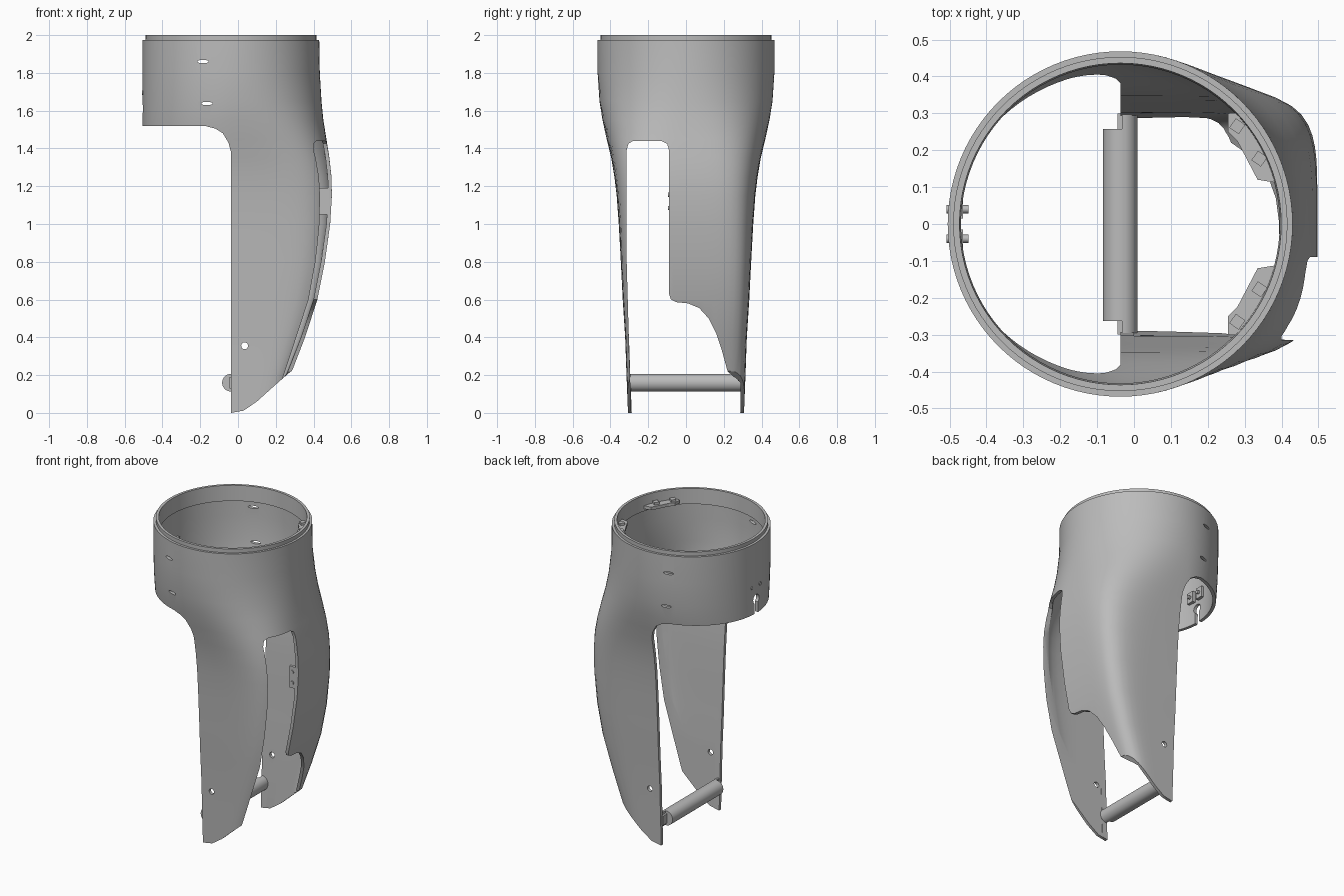
import bpy, bmesh
from math import cos, sin, pi, radians

cube = bpy.data.objects.get("Cube")
if cube:
    bpy.data.objects.remove(cube, do_unlink=True)

grey = bpy.data.materials.new("plain_grey")
grey.use_nodes = True
grey.diffuse_color = (0.5, 0.5, 0.5, 1)
for node in grey.node_tree.nodes:
    if node.type == 'BSDF_PRINCIPLED':
        node.inputs["Base Color"].default_value = (0.5, 0.5, 0.5, 1)

CX = -0.037      # axis of the collar
R = 0.468        # collar radius


def make(name, bm):
    mesh = bpy.data.meshes.new(name)
    bm.to_mesh(mesh)
    bm.free()
    obj = bpy.data.objects.new(name, mesh)
    bpy.context.collection.objects.link(obj)
    mesh.materials.append(grey)
    return obj


def activate(obj):
    bpy.ops.object.select_all(action='DESELECT')
    obj.select_set(True)
    bpy.context.view_layer.objects.active = obj


def smooth(obj):
    activate(obj)
    bpy.ops.object.shade_smooth_by_angle(angle=radians(30))


def prism(name, pts, axis, lo, hi):
    """Extrude a 2D outline along one axis."""
    place = {'x': lambda u, v, h: (h, u, v),
             'y': lambda u, v, h: (u, h, v),
             'z': lambda u, v, h: (u, v, h)}[axis]
    bm = bmesh.new()
    a = [bm.verts.new(place(u, v, lo)) for u, v in pts]
    b = [bm.verts.new(place(u, v, hi)) for u, v in pts]
    bm.faces.new(a)
    bm.faces.new(b)
    n = len(pts)
    for i in range(n):
        k = (i + 1) % n
        bm.faces.new((a[i], a[k], b[k], b[i]))
    bmesh.ops.recalc_face_normals(bm, faces=bm.faces)
    return make(name, bm)


def arc(cx, cy, rx, ry, start=0, end=360, n=24):
    full = end - start == 360
    steps = n if full else n - 1
    return [(cx + rx * cos(radians(start + (end - start) * i / steps)),
             cy + ry * sin(radians(start + (end - start) * i / steps))) for i in range(n)]


def rect(u0, u1, v0, v1):
    return [(u0, v0), (u1, v0), (u1, v1), (u0, v1)]


def apply_mod(obj, kind, **settings):
    mod = obj.modifiers.new(kind.lower(), kind)
    for key, value in settings.items():
        setattr(mod, key, value)
    activate(obj)
    bpy.ops.object.modifier_apply(modifier=mod.name)


def cut(obj, pts, axis, lo, hi):
    cutter = prism("cutter", pts, axis, lo, hi)
    cutter.hide_render = True
    apply_mod(obj, 'BOOLEAN', operation='DIFFERENCE', solver='EXACT', object=cutter)
    bpy.data.objects.remove(cutter, do_unlink=True)


# Shell: sections as height, reach in +x, half width, squareness
sections = [
    (0, .20, .307, 8), (.2, .28, .315, 8), (.4, .355, .322, 8), (.6, .42, .335, 7.5),
    (.8, .46, .345, 7), (1, .488, .356, 5.8), (1.15, .497, .367, 5), (1.25, .495, .379, 4.4),
    (1.35, .484, .396, 3.7), (1.45, .468, .42, 3), (1.55, .452, .442, 2.5),
    (1.65, .442, .458, 2.2), (1.8, .433, R, 2), (1.975, .43, R, 2)]
SEG = 96
bm = bmesh.new()
rows = []
for z, reach, width, power in sections:
    row = []
    for i in range(SEG):
        c, s = cos(2 * pi * i / SEG), sin(2 * pi * i / SEG)
        front = c > 0
        p = power if front else 2
        r = (abs(c) ** p + abs(s) ** p) ** (-1 / p)
        row.append(bm.verts.new((CX + r * c * (reach - CX if front else R), r * s * width, z)))
    rows.append(row)
for low, high in zip(rows, rows[1:]):
    for i in range(SEG):
        k = (i + 1) % SEG
        bm.faces.new((low[i], low[k], high[k], high[i]))
shell = make("shell", bm)
apply_mod(shell, 'SOLIDIFY', thickness=0.02, offset=-1)

# Open half below the collar, with a rounded corner
cut(shell, [(CX, -.1), (CX, 1.38), (-.05, 1.43), (-.08, 1.48), (-.12, 1.505),
            (-.17, 1.518), (-.7, 1.518), (-.7, -.1)], 'y', -.8, .8)
# Curved lower tips of the side plates
cut(shell, [(-.032, -.1), (-.032, .001), (.03, .012), (.1, .06), (.2, .15),
            (.28, .22), (.6, .26), (.6, -.1)], 'y', -.8, .8)
# Window with stepped lower edge
cut(shell, [(-.286, -.1), (-.3, .3), (-.314, .8), (-.314, 1.39), (-.305, 1.425), (-.28, 1.44),
            (-.13, 1.44), (-.1, 1.425), (-.09, 1.39), (-.09, .63), (-.08, .6), (-.05, .586),
            (.01, .58), (.07, .555), (.12, .5), (.16, .42), (.19, .33), (.22, .22),
            (.288, .16), (.288, -.1)], 'x', .0, .8)
# Plate holes, collar slots and keyhole
cut(shell, arc(.035, .355, .018, .018), 'y', -.8, .8)
for x, z in ((-.185, 1.86), (-.165, 1.638)):
    cut(shell, arc(x, z, .03, .009), 'y', -.8, .8)
cut(shell, [(-.018, 1.4)] + arc(0, 1.61, .03, .03, 235, -55) + [(.018, 1.4)], 'x', -.7, -.4)
smooth(shell)

# Stepped rim seated inside the collar
bm = bmesh.new()
profile = [(.432, 1.9), (.451, 1.9), (.453, 2), (.436, 2)]
loops = [[bm.verts.new((CX + r * cos(2 * pi * i / SEG), r * sin(2 * pi * i / SEG), z))
          for i in range(SEG)] for r, z in profile]
for j in range(4):
    a, b = loops[j], loops[(j + 1) % 4]
    for i in range(SEG):
        k = (i + 1) % SEG
        bm.faces.new((a[i], a[k], b[k], b[i]))
bmesh.ops.recalc_face_normals(bm, faces=bm.faces)
smooth(make("top_rim", bm))

# Cross rod, with a longer half between the plates
smooth(prism("cross_rod", arc(CX, .16, .047, .047, n=32), 'y', -.263, .257))
smooth(prism("cross_rod_seat", arc(CX + .005, .16, .042, .046, -90, 90, 18), 'y', -.3, .3))

for side, label in ((1, "back"), (-1, "front")):
    # Mounting tabs with nuts inside the rim
    outline = [(.255, .3), (.255, .25), (.28, .225), (.335, .12), (.385, .112)]
    outline += arc(CX, 0, .442, .442, 16, 43, 8)
    prism(label + "_tab", [(x, y * side) for x, y in outline], 'z', 1.915, 1.935)
    for i, (x, y) in enumerate(((.28, .265), (.34, .177))):
        nut = arc(x, y * side, .022, .022, 10, 370, 4)
        prism(f"{label}_nut_{i}", nut, 'z', 1.93, 1.95)
    # Clamp blocks and screws above the keyhole
    y = .04 * side
    prism(label + "_clamp", rect(y - .025, y + .025, 1.66, 1.73), 'x', -.492, -.463)
    smooth(prism(label + "_screw", arc(y, 1.695, .011, .011, n=16), 'x', -.508, -.448))
    # Small pegs at the rod ends
    prism(label + "_rod_peg", rect(-.045, -.02, .13, .19), 'y', side * .255, side * .3)

# Bracket behind the window edge, with two screws
prism("window_bracket", rect(.43, .48, 1.05, 1.19), 'y', -.088, -.07)
for i, z in enumerate((1.085, 1.155)):
    smooth(prism(f"bracket_screw_{i}", arc(.452, z, .011, .011, n=16), 'y', -.094, -.08))
